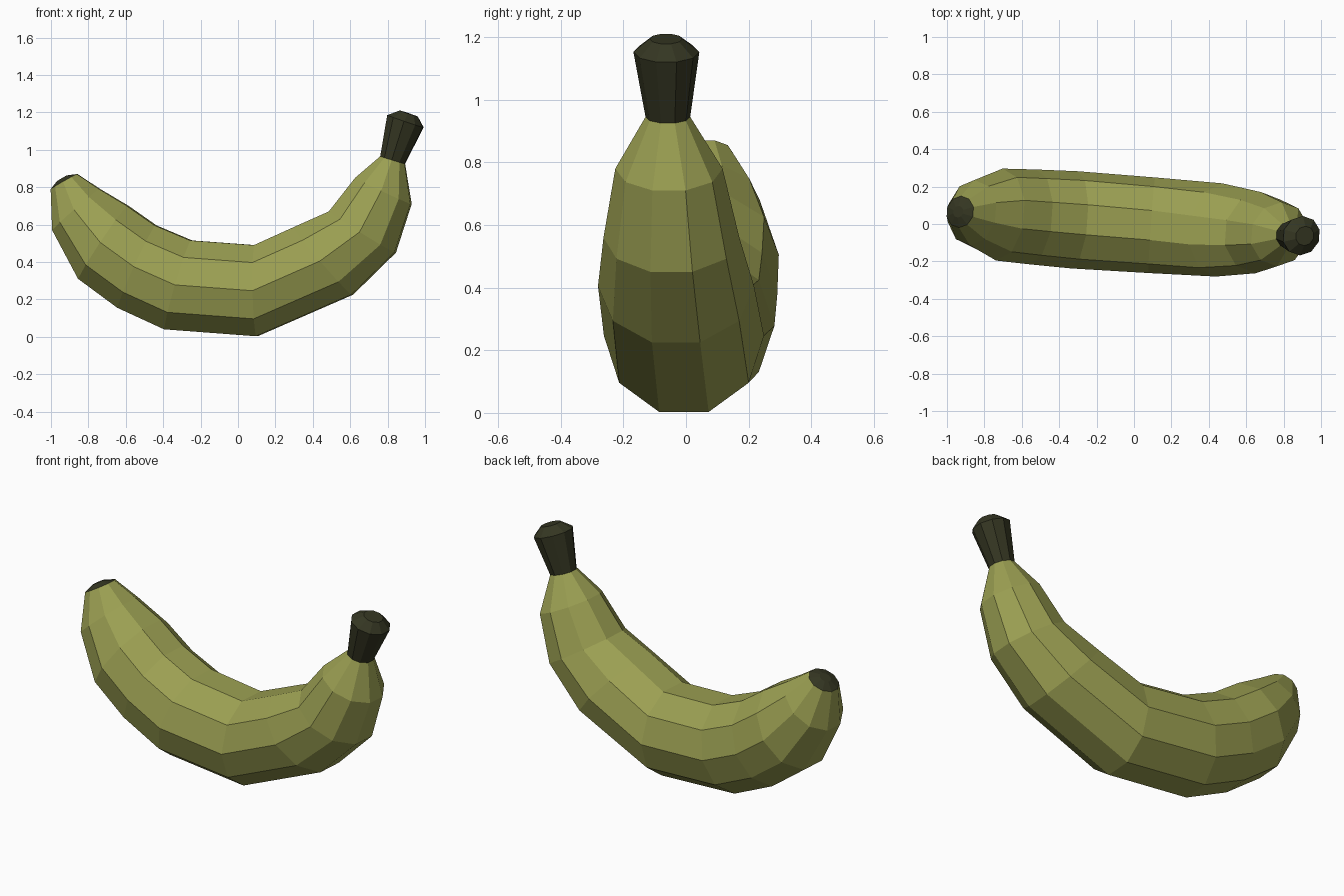
import bpy, bmesh, math
from mathutils import Vector

if "Cube" in bpy.data.objects:
    bpy.data.objects.remove(bpy.data.objects["Cube"])

SIDES = 10
YAW = -0.07          # whole fruit is turned slightly about z


def material(name, rgb):
    m = bpy.data.materials.new(name)
    m.diffuse_color = (*rgb, 1)
    m.use_nodes = True
    m.node_tree.nodes["Principled BSDF"].inputs["Base Color"].default_value = m.diffuse_color
    return m


def loft(name, rings, mat, cap_start=False, cap_end=False):
    """Ten-sided tube; each ring is outer x, outer z, inner x, inner z."""
    bm = bmesh.new()
    side = Vector((-YAW, 1, 0)).normalized()
    loops = []
    for ox, oz, ix, iz in rings:
        cx, cz = (ox + ix) / 2, (oz + iz) / 2
        up = Vector((ix - ox, 0, iz - oz))
        r = up.length / 2 / math.cos(math.pi / SIDES)
        up.normalize()
        centre = Vector((cx, YAW * cx, cz))
        loops.append([bm.verts.new(centre + r * (side * math.cos(a) + up * math.sin(a)))
                      for a in (2 * math.pi * i / SIDES for i in range(SIDES))])
    for a, b in zip(loops, loops[1:]):
        for i in range(SIDES):
            j = (i + 1) % SIDES
            bm.faces.new((a[i], a[j], b[j], b[i]))
    if cap_start:
        bm.faces.new(loops[0])
    if cap_end:
        bm.faces.new(loops[-1])
    bmesh.ops.recalc_face_normals(bm, faces=bm.faces)
    # open tubes: make sure normals point away from the axis
    f = bm.faces[0]
    mid = sum((v.co for v in loops[0] + loops[1]), Vector()) / (2 * SIDES)
    bm.normal_update()
    f = loops[0][0].link_faces[0] if not cap_start else loops[1][0].link_faces[0]
    if not (cap_start or cap_end) and f.normal.dot(f.calc_center_median() - mid) < 0:
        bmesh.ops.reverse_faces(bm, faces=bm.faces)
    me = bpy.data.meshes.new(name)
    bm.to_mesh(me)
    bm.free()
    me.materials.append(mat)
    ob = bpy.data.objects.new(name, me)
    bpy.context.collection.objects.link(ob)
    return ob


green = material("peel_green", (0.33, 0.35, 0.085))
dark = material("stem_dark", (0.035, 0.037, 0.016))

tip = (-1.0, 0.79, -0.86, 0.87)
neck = (0.892, 0.925, 0.762, 0.965)

# Curved fruit body
loft("fruit_body", [
    tip,
    (-0.99, 0.57, -0.74, 0.79),
    (-0.85, 0.31, -0.59, 0.70),
    (-0.64, 0.155, -0.44, 0.595),
    (-0.39, 0.04, -0.25, 0.515),
    (0.10, 0.003, 0.09, 0.49),
    (0.61, 0.225, 0.30, 0.585),
    (0.84, 0.45, 0.49, 0.67),
    (0.925, 0.71, 0.63, 0.85),
    neck,
], green)

# Flared stem with a bevelled top
loft("stem", [
    neck,
    (0.99, 1.12, 0.80, 1.185),
    (0.96, 1.178, 0.866, 1.21),
], dark, cap_end=True)

# Low dome at the blossom end
loft("blossom_tip", [
    tip,
    (-0.966, 0.833, -0.914, 0.863),
], dark, cap_end=True)
